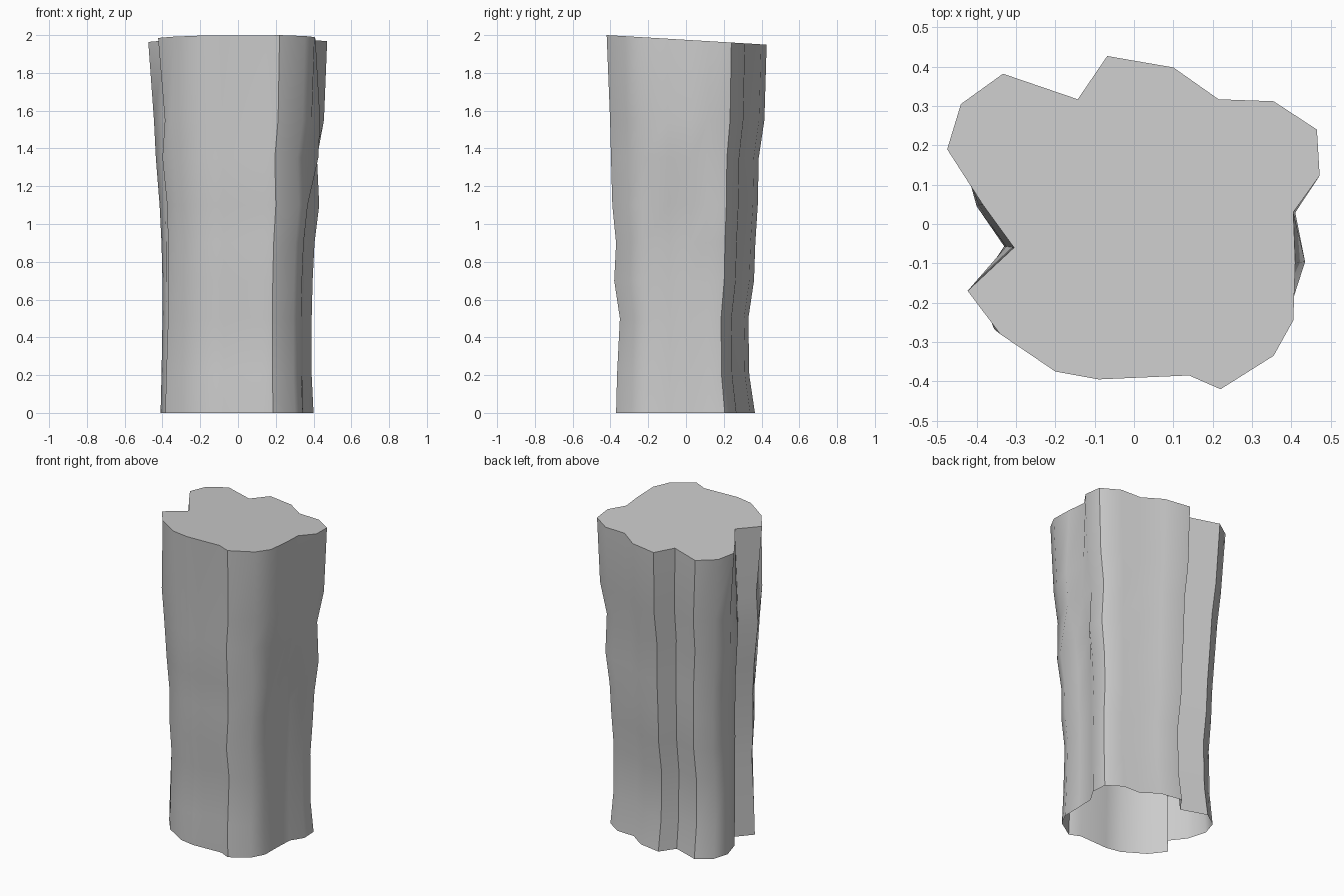
import bpy, bmesh

# Top outline of the trunk, counter-clockwise
OUTLINE = [(0.41, -0.10), (0.405, 0.03), (0.472, 0.123), (0.465, 0.24),
           (0.355, 0.312), (0.215, 0.317), (0.10, 0.398), (-0.068, 0.427),
           (-0.143, 0.317), (-0.333, 0.382), (-0.44, 0.305), (-0.475, 0.19),
           (-0.385, 0.05), (-0.305, -0.06), (-0.423, -0.17), (-0.34, -0.28),
           (-0.20, -0.375), (-0.09, -0.395), (0.14, -0.385), (0.22, -0.42),
           (0.355, -0.335), (0.405, -0.245)]

# Each ring: height, then extents +x, -x, +y, -y
RINGS = [(0.0, 0.40, 0.41, 0.365, 0.37), (0.2, 0.39, 0.405, 0.335, 0.365),
         (0.5, 0.39, 0.40, 0.33, 0.35), (0.7, 0.395, 0.40, 0.36, 0.38),
         (0.9, 0.405, 0.405, 0.367, 0.37), (1.1, 0.43, 0.415, 0.38, 0.39),
         (1.35, 0.418, 0.435, 0.385, 0.397), (1.55, 0.455, 0.445, 0.415, 0.402),
         (2.0, 0.472, 0.475, 0.427, 0.42)]

# Grooves and ridges that do not follow the general taper: index -> x per ring
LOCAL_X = {
    0: [0.345, 0.34, 0.34, 0.345, 0.35, 0.365, 0.425, 0.435, 0.41],
    1: [0.35, 0.345, 0.345, 0.35, 0.355, 0.365, 0.405, 0.41, 0.405],
    12: [-0.375, -0.375, -0.375, -0.38, -0.38, -0.385, -0.40, -0.395, -0.385],
    13: [-0.30, -0.30, -0.30, -0.305, -0.31, -0.315, -0.33, -0.325, -0.305],
    14: [-0.385, -0.38, -0.37, -0.37, -0.37, -0.375, -0.40, -0.387, -0.423],
    15: [-0.31, -0.31, -0.31, -0.31, -0.315, -0.325, -0.34, -0.355, -0.34],
}

bm = bmesh.new()
rings = []
for r, (z, xp, xn, yp, yn) in enumerate(RINGS):
    ring = []
    for i, (px, py) in enumerate(OUTLINE):
        x = px * (xp / 0.472 if px > 0 else xn / 0.475)
        y = py * (yp / 0.427 if py > 0 else yn / 0.42)
        x = LOCAL_X[i][r] if i in LOCAL_X else x
        # the cut at the top slopes down towards the back
        h = z if z < 2.0 else 1.975 - 0.0595 * py
        ring.append(bm.verts.new((x, y, h)))
    rings.append(ring)

# Bark wall, open underneath
n = len(OUTLINE)
for a, b in zip(rings, rings[1:]):
    for i in range(n):
        j = (i + 1) % n
        bm.faces.new((a[i], a[j], b[j], b[i]))

# Sawn top
bm.faces.new(rings[-1])

mesh = bpy.data.meshes.new("tree_trunk")
bm.to_mesh(mesh)
bm.free()
trunk = bpy.data.objects.new("tree_trunk", mesh)
bpy.context.collection.objects.link(trunk)
bpy.context.view_layer.objects.active = trunk
trunk.select_set(True)
bpy.ops.object.shade_smooth_by_angle(angle=0.7)
